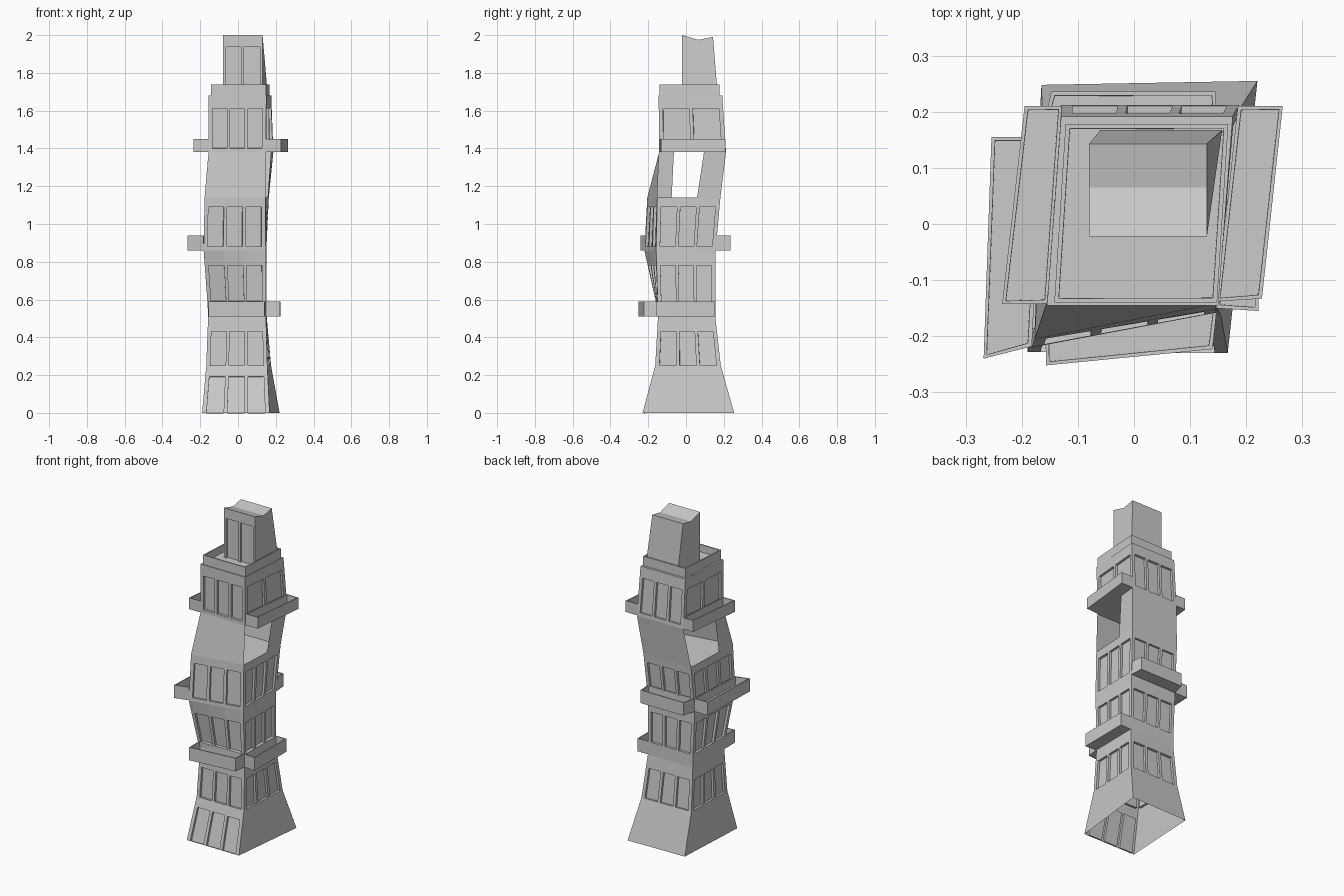
import bpy, bmesh
from mathutils import Vector

if "Cube" in bpy.data.objects:
    bpy.data.objects.remove(bpy.data.objects["Cube"])


def finish(bm, name):
    bmesh.ops.remove_doubles(bm, verts=bm.verts, dist=0.0002)
    me = bpy.data.meshes.new(name)
    bm.to_mesh(me)
    bm.free()
    ob = bpy.data.objects.new(name, me)
    bpy.context.collection.objects.link(ob)
    return ob


def ring(z, *pts):
    return [Vector((x, y, z)) for x, y in pts]


def quad(bm, *pts):
    bm.faces.new([bm.verts.new(p) for p in pts])


def wall(bm, a, b, c, d, n=0, v0=0.0, v1=1.0, depth=0.014):
    """Wall a-b (bottom) to d-c (top) with n recessed windows."""
    if n == 0:
        quad(bm, a, b, c, d)
        return
    inward = -(b - a).cross(d - a).normalized() * depth

    def P(u, v):
        return a.lerp(b, u).lerp(d.lerp(c, u), v)

    edge, gap = 0.065, 0.055
    w = (1 - 2 * edge - (n - 1) * gap) / n
    us = [0]
    for i in range(n):
        s = edge + i * (w + gap)
        us += [s, s + w]
    us.append(1)
    vs = [0, v0, v1, 1]
    for i in range(len(us) - 1):
        for j in range(3):
            if vs[j + 1] - vs[j] < 1e-4:
                continue
            o = [P(us[i], vs[j]), P(us[i + 1], vs[j]),
                 P(us[i + 1], vs[j + 1]), P(us[i], vs[j + 1])]
            if i % 2 == 1 and j == 1:
                r = [p + inward for p in o]
                quad(bm, *r)
                for k in range(4):
                    m = (k + 1) % 4
                    quad(bm, o[k], o[m], r[m], r[k])
            else:
                quad(bm, *o)


def storey(name, lo, hi, counts, v0=0.0, v1=1.0, cap=False, floor=False):
    """counts = windows on front, right, back, left."""
    bm = bmesh.new()
    for k in range(4):
        m = (k + 1) % 4
        wall(bm, lo[k], lo[m], hi[m], hi[k], counts[k], v0, v1)
    if cap:
        quad(bm, *hi)
    if floor:
        quad(bm, *reversed(lo))
    return finish(bm, name)


def tray(name, z0, z1, pts, rim=0.009, deep=0.05):
    """Parapet tray on a counter-clockwise outline."""
    bm = bmesh.new()
    lo = [bm.verts.new((x, y, z0)) for x, y in pts]
    hi = [bm.verts.new((x, y, z1)) for x, y in pts]
    bm.faces.new(lo[::-1])
    for k in range(4):
        m = (k + 1) % 4
        bm.faces.new((lo[k], lo[m], hi[m], hi[k]))
    top = bm.faces.new(hi)
    bm.normal_update()
    bmesh.ops.inset_region(bm, faces=[top], thickness=rim)
    bmesh.ops.inset_region(bm, faces=[top], thickness=0.0008, depth=-deep)
    return finish(bm, name)


# Twisting floor outlines: front-left, front-right, back-right, back-left
r0 = ring(0.00, (-0.19, -0.228), (0.167, -0.23), (0.22, 0.255), (-0.165, 0.248))
r1 = ring(0.25, (-0.168, -0.163), (0.155, -0.163), (0.175, 0.184), (-0.163, 0.18))
r2 = ring(0.51, (-0.158, -0.148), (0.148, -0.148), (0.152, 0.155), (-0.155, 0.155))
r3 = ring(0.59, (-0.162, -0.160), (0.147, -0.150), (0.150, 0.155), (-0.156, 0.155))
r4 = ring(0.86, (-0.182, -0.220), (0.147, -0.158), (0.150, 0.157), (-0.168, 0.155))
r5 = ring(1.14, (-0.177, -0.205), (0.146, -0.152), (0.163, 0.182), (-0.160, 0.180))
r6 = ring(1.38, (-0.156, -0.142), (0.147, -0.142), (0.187, 0.212), (-0.130, 0.212))
r7 = ring(1.68, (-0.155, -0.145), (0.150, -0.145), (0.176, 0.192), (-0.130, 0.192))

# Windowed storeys
storey("base_flare", r0, r1, (3, 0, 0, 0), 0, 0.77)
storey("first_storey", r1, r2, (3, 3, 3, 3), 0, 0.70)
storey("belt", r2, r3, (0, 0, 0, 0))
storey("second_storey", r3, r4, (3, 3, 3, 3), 0, 0.70)
storey("third_storey", r4, r5, (3, 3, 3, 3), 0.07, 0.82, cap=True)
storey("upper_storey", r6, r7, (3, 2, 3, 2), 0.07, 0.77, cap=True, floor=True)

# Open storey: full front and back, part walls on the sides
bm = bmesh.new()
wall(bm, r5[0], r5[1], r6[1], r6[0])
wall(bm, r5[2], r5[3], r6[3], r6[2])
wall(bm, r5[1].lerp(r5[2], 0.63), r5[2], r6[2], r6[1].lerp(r6[2], 0.67))
wall(bm, r5[3].lerp(r5[0], 0.665), r5[0], r6[0], r6[3].lerp(r6[0], 0.78))
finish(bm, "open_storey_walls")

# Balconies
tray("low_front_balcony", 0.51, 0.59,
     [(-0.157, -0.252), (0.14, -0.223), (0.148, -0.148), (-0.158, -0.148)])
tray("low_right_balcony", 0.51, 0.59,
     [(0.147, -0.15), (0.222, -0.155), (0.224, 0.153), (0.15, 0.153)])
tray("mid_left_balcony", 0.86, 0.94,
     [(-0.268, -0.24), (-0.182, -0.218), (-0.164, 0.155), (-0.254, 0.155)])
tray("mid_back_balcony", 0.86, 0.94,
     [(-0.167, 0.155), (0.15, 0.157), (0.145, 0.236), (-0.147, 0.236)])
tray("high_left_balcony", 1.38, 1.45,
     [(-0.235, -0.143), (-0.153, -0.142), (-0.128, 0.21), (-0.195, 0.21)])
tray("high_right_balcony", 1.38, 1.45,
     [(0.147, -0.138), (0.228, -0.133), (0.265, 0.21), (0.185, 0.21)])

# Roof parapet
tray("roof_parapet", 1.68, 1.738,
     [(-0.142, -0.140), (0.148, -0.140), (0.168, 0.178), (-0.122, 0.178)],
     rim=0.011, deep=0.045)

# Roof cabin with a valley roof
bm = bmesh.new()
b = ring(1.69, (-0.08, -0.022), (0.13, -0.022), (0.157, 0.167), (-0.06, 0.167))
f0, f1 = Vector((-0.08, -0.022, 2.0)), Vector((0.13, -0.022, 2.0))
m0, m1 = Vector((-0.08, 0.065, 1.975)), Vector((0.13, 0.065, 1.975))
k0, k1 = Vector((-0.08, 0.143, 1.99)), Vector((0.13, 0.143, 1.99))
wall(bm, b[0], b[1], f1, f0, 2, 0, 0.8)
quad(bm, b[1], b[2], k1, m1, f1)
quad(bm, b[2], b[3], k0, k1)
quad(bm, b[3], b[0], f0, m0, k0)
quad(bm, f0, f1, m1, m0)
quad(bm, m0, m1, k1, k0)
finish(bm, "roof_cabin")
